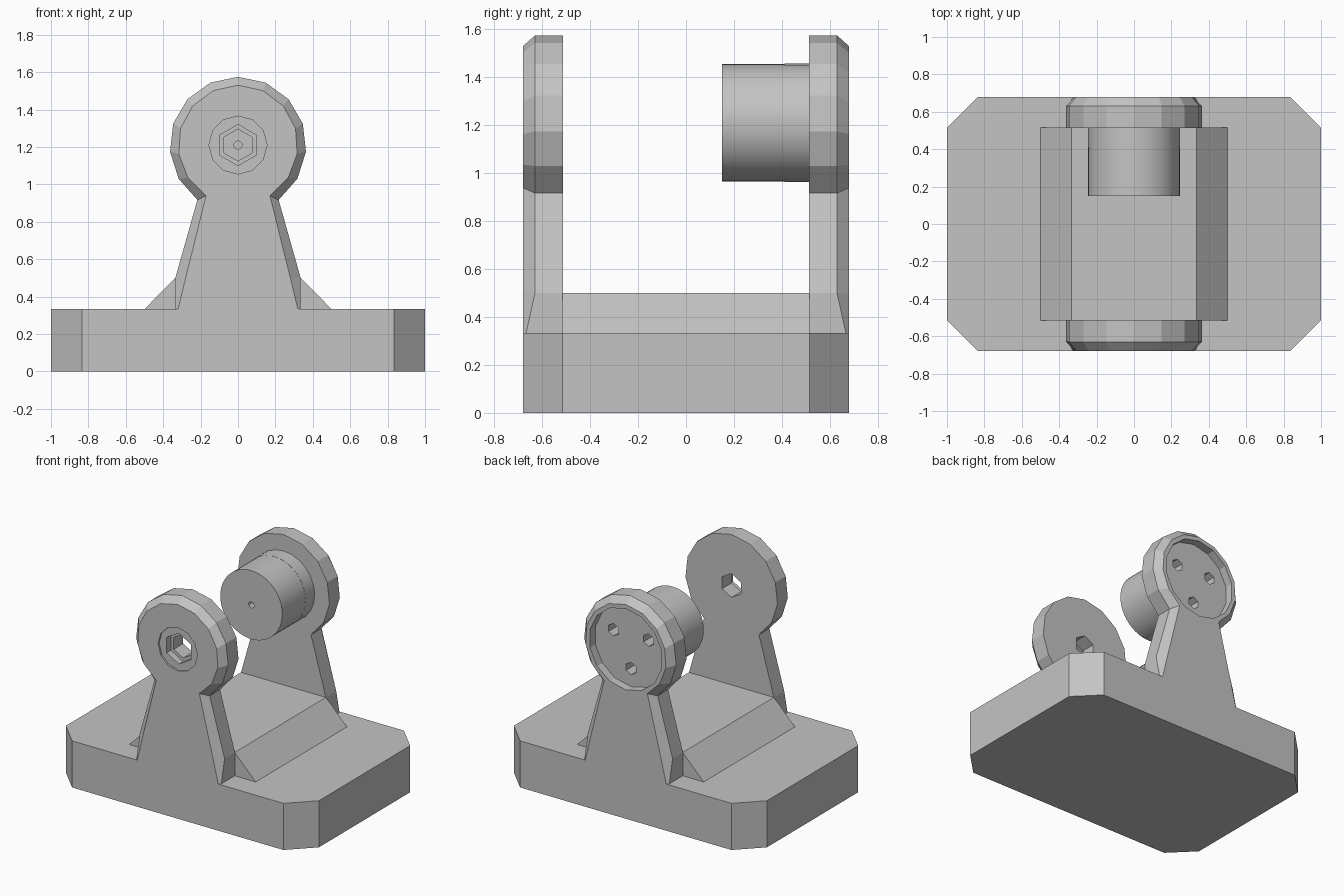
import bpy, bmesh, math
from mathutils import Matrix, Vector

cube = bpy.data.objects.get("Cube")
if cube:
    bpy.data.objects.remove(cube, do_unlink=True)

grey = bpy.data.materials.new("plain grey")
grey.use_nodes = True
grey.diffuse_color = (0.55, 0.55, 0.55, 1)
grey.node_tree.nodes["Principled BSDF"].inputs["Base Color"].default_value = grey.diffuse_color

AXLE_Z = 1.21


def finish(bm, name):
    bmesh.ops.recalc_face_normals(bm, faces=bm.faces)
    mesh = bpy.data.meshes.new(name)
    bm.to_mesh(mesh)
    bm.free()
    mesh.materials.append(grey)
    obj = bpy.data.objects.new(name, mesh)
    bpy.context.collection.objects.link(obj)
    return obj


def loft(name, rings):
    """Closed solid through rings of equal length."""
    bm = bmesh.new()
    loops = [[bm.verts.new(p) for p in ring] for ring in rings]
    for a, b in zip(loops, loops[1:]):
        for i in range(len(a)):
            j = (i + 1) % len(a)
            bm.faces.new((a[i], a[j], b[j], b[i]))
    bm.faces.new(loops[0])
    bm.faces.new(loops[-1])
    return finish(bm, name)


def barrel(name, radius, y0, y1, sides, x=0, z=AXLE_Z):
    """Cylinder or prism running along y."""
    bm = bmesh.new()
    bmesh.ops.create_cone(bm, cap_ends=True, segments=sides, radius1=radius,
                          radius2=radius, depth=abs(y1 - y0),
                          matrix=Matrix.Translation((x, (y0 + y1) / 2, z))
                          @ Matrix.Rotation(math.pi / 2, 4, 'X'))
    return finish(bm, name)


def cut(obj, cutter):
    cutter.hide_render = True
    mod = obj.modifiers.new("cut", 'BOOLEAN')
    mod.operation = 'DIFFERENCE'
    mod.solver = 'EXACT'
    mod.object = cutter
    bpy.context.view_layer.objects.active = obj
    bpy.ops.object.modifier_apply(modifier=mod.name)
    bpy.data.objects.remove(cutter, do_unlink=True)


def arm(name, side):
    """Keyhole-shaped upright with a chamfered outer face."""
    def outline(foot, shoulder, neck, neck_z, radius):
        start = math.atan2(neck_z - AXLE_Z, neck)
        sweep = math.pi - 2 * start
        pts = [(-shoulder, 0.5), (-foot, 0.333), (foot, 0.333), (shoulder, 0.5)]
        for i in range(13):
            a = start + sweep * i / 12
            pts.append((radius * math.cos(a), AXLE_Z + radius * math.sin(a)))
        return pts

    outer = outline(0.335, 0.335, 0.215, 0.92, 0.365)
    inner = outline(0.32, 0.28, 0.17, 0.94, 0.32)
    back = [(x, side * 0.513, z) for x, z in outer]
    # the chamfer fades out towards the foot
    mid = [(x, side * (0.667 if z < 0.4 else 0.63), z) for x, z in outer]
    face = [(x, side * 0.68, z) for x, z in inner]
    return loft(name, [back, mid, face])


# Base plate with clipped corners
corners = [(1, 0.515), (0.835, 0.68), (-0.835, 0.68), (-1, 0.515),
           (-1, -0.515), (-0.835, -0.68), (0.835, -0.68), (1, -0.515)]
loft("base_plate", [[(x, y, z) for x, y in corners] for z in (0, 0.333)])

# Raised middle with sloping sides
ridge = [(-0.5, 0.333), (0.5, 0.333), (0.335, 0.5), (-0.335, 0.5)]
loft("raised_middle", [[(x, y, z) for x, z in ridge] for y in (-0.515, 0.515)])

# Front arm with a stepped six-sided hole
front = arm("front_arm", -1)
cut(front, barrel("ring_cutter", 0.155, -0.8, -0.668, 12))
cut(front, barrel("socket_cutter", 0.11, -0.8, -0.62, 6))
cut(front, barrel("bore_cutter", 0.085, -0.8, -0.4, 6))

# Back arm with a round recess
rear = arm("back_arm", 1)
cut(rear, barrel("recess_cutter", 0.29, 0.62, 0.8, 14))

# Stub shaft with a collar and a small centre hole
shaft = barrel("stub_shaft", 0.245, 0.15, 0.45, 48)
cut(shaft, barrel("centre_cutter", 0.022, 0.1, 0.25, 12))
collar = barrel("shaft_collar", 0.247, 0.41, 0.53, 24)

# Three fixing holes in the recess
for k in range(3):
    a = math.radians(120 * k - 90)
    for target in (rear, collar, shaft):
        cut(target, barrel("fixing_cutter", 0.045, 0.42, 0.8, 6,
                           0.16 * math.cos(a), AXLE_Z + 0.16 * math.sin(a)))

for obj in (shaft, collar):
    bpy.ops.object.select_all(action='DESELECT')
    obj.select_set(True)
    bpy.context.view_layer.objects.active = obj
    bpy.ops.object.shade_smooth_by_angle(angle=math.radians(35))
